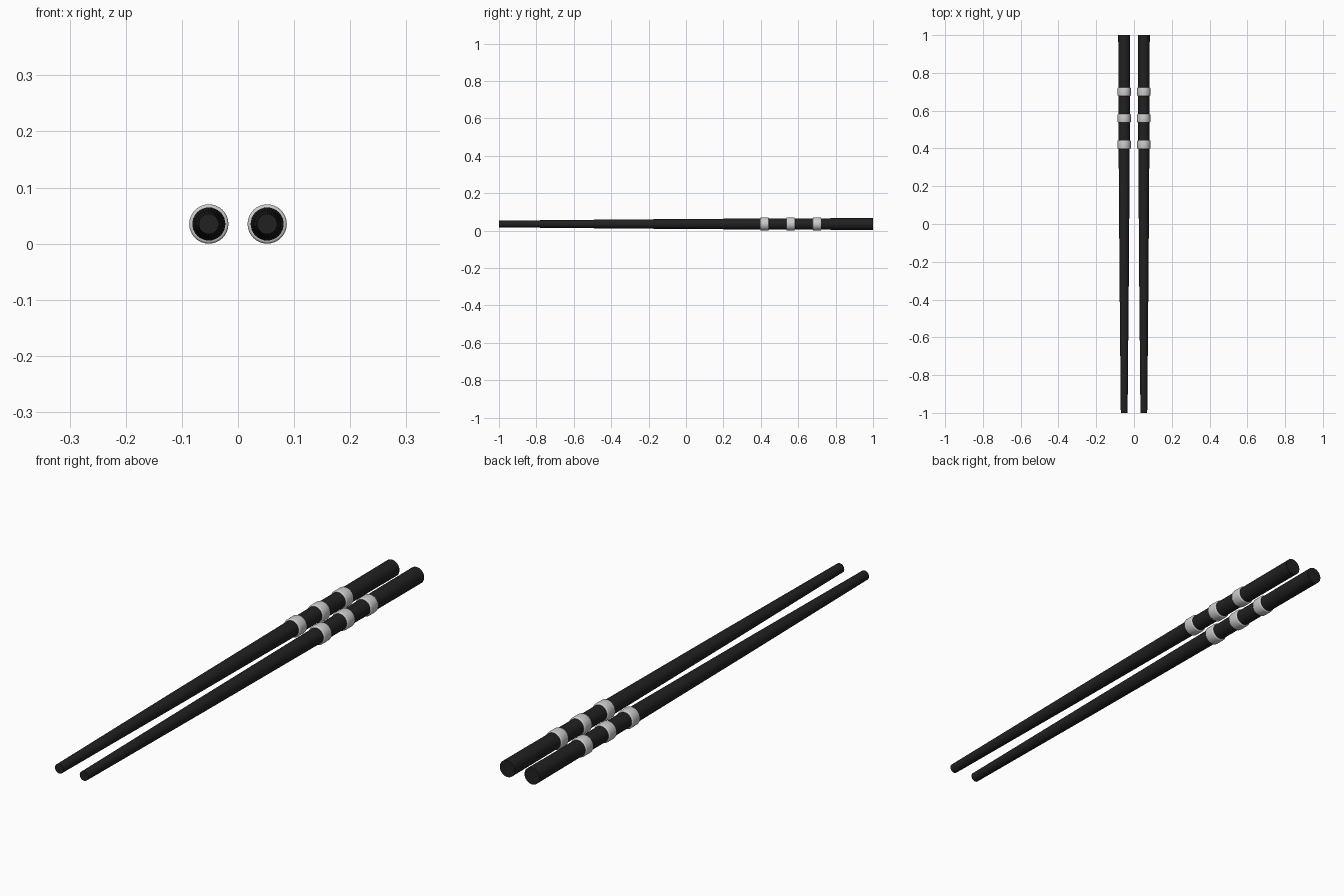
import bpy
import math

if "Cube" in bpy.data.objects:
    bpy.data.objects.remove(bpy.data.objects["Cube"])

SEG = 32
X, Z = 0.052, 0.035

black = bpy.data.materials.new("black_lacquer")
black.diffuse_color = (0.015, 0.015, 0.015, 1)
black.use_nodes = True
black.node_tree.nodes["Principled BSDF"].inputs["Base Color"].default_value = black.diffuse_color


def lathe(name, profile, x, closed=False, mat=None):
    """Revolve (radius, y) points around a stick axis parallel to Y."""
    n = len(profile)
    verts = [(x + r * math.cos(a), y, Z + r * math.sin(a))
             for r, y in profile
             for a in (2 * math.pi * i / SEG for i in range(SEG))]
    faces = []
    for j in range(n if closed else n - 1):
        k = (j + 1) % n
        for i in range(SEG):
            i2 = (i + 1) % SEG
            faces.append((j * SEG + i, k * SEG + i, k * SEG + i2, j * SEG + i2))
    if not closed:
        faces.append(tuple(range(SEG)))
        faces.append(tuple((n - 1) * SEG + i for i in reversed(range(SEG))))
    mesh = bpy.data.meshes.new(name)
    mesh.from_pydata(verts, [], faces)
    ob = bpy.data.objects.new(name, mesh)
    bpy.context.collection.objects.link(ob)
    if mat:
        mesh.materials.append(mat)
    # Consistent outward normals and smooth sides
    bpy.ops.object.select_all(action='DESELECT')
    ob.select_set(True)
    bpy.context.view_layer.objects.active = ob
    bpy.ops.object.mode_set(mode='EDIT')
    bpy.ops.mesh.select_all(action='SELECT')
    bpy.ops.mesh.normals_make_consistent(inside=False)
    bpy.ops.object.mode_set(mode='OBJECT')
    bpy.ops.object.shade_smooth_by_angle(angle=math.radians(50))
    return ob


for side, x in (("left", -X), ("right", X)):
    # Tapered stick: thin tip at the front, thick handle at the back
    lathe(f"{side}_stick",
          [(0.018, -1), (0.0245, -0.3), (0.0295, 0.4), (0.0315, 1)],
          x, mat=black)
    # Three rounded metal bands on the handle
    for i, y in enumerate((0.42, 0.56, 0.70)):
        h, r, b = 0.023, 0.035, 0.005
        arc = [(r - b + b * math.sin(t), h - b + b * math.cos(t))
               for t in (math.pi / 6 * k for k in range(4))]
        prof = [(0.026, h)] + arc + [(p, -q) for p, q in reversed(arc)] + [(0.026, -h)]
        lathe(f"{side}_band_{i + 1}", [(p, y + q) for p, q in prof], x, closed=True)
